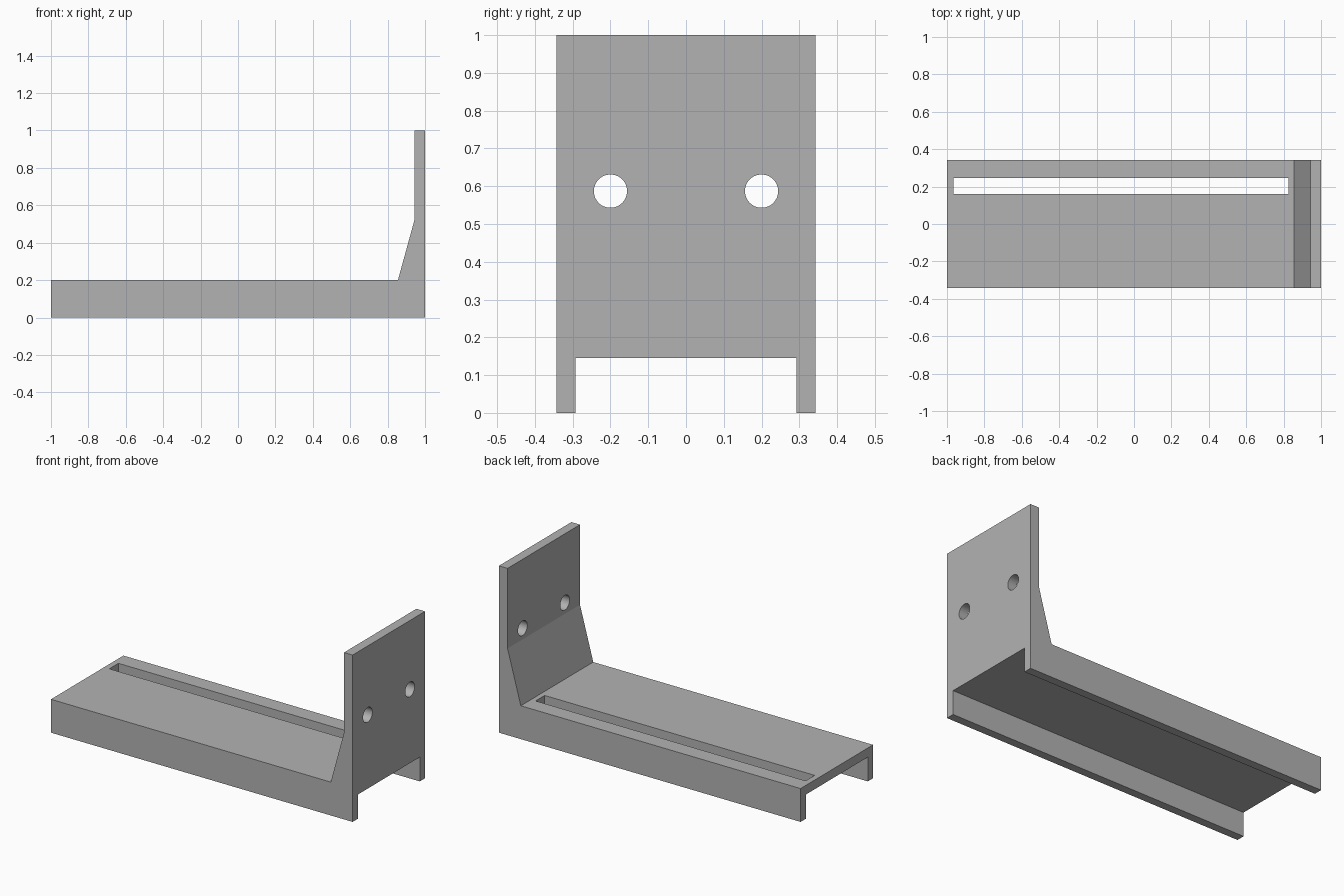
import bpy, bmesh, math

cube = bpy.data.objects.get("Cube")
if cube:
    bpy.data.objects.remove(cube, do_unlink=True)

HALF_WIDTH = 0.343

grey = bpy.data.materials.new("plain grey")
grey.use_nodes = True
colour = (0.45, 0.45, 0.45, 1)
grey.diffuse_color = colour
grey.node_tree.nodes["Principled BSDF"].inputs["Base Color"].default_value = colour


def box_cutter(name, low, high):
    size = [b - a for a, b in zip(low, high)]
    centre = [(a + b) / 2 for a, b in zip(low, high)]
    bpy.ops.mesh.primitive_cube_add(size=1, location=centre)
    cutter = bpy.context.object
    cutter.name = name
    cutter.scale = size
    return cutter


def hole_cutter(name, y, z, radius):
    bpy.ops.mesh.primitive_cylinder_add(vertices=48, radius=radius, depth=0.4,
                                        location=(0.95, y, z),
                                        rotation=(0, math.pi / 2, 0))
    bpy.context.object.name = name
    return bpy.context.object


# Bracket: side profile with a sloped gusset, extruded across the width
profile = [(-1, 0), (1, 0), (1, 1), (0.943, 1), (0.943, 0.52),
           (0.855, 0.2), (-1, 0.2)]
bm = bmesh.new()
face = bm.faces.new([bm.verts.new((x, -HALF_WIDTH, z)) for x, z in profile])
extruded = bmesh.ops.extrude_face_region(bm, geom=[face])["geom"]
bmesh.ops.translate(bm, vec=(0, 2 * HALF_WIDTH, 0),
                    verts=[g for g in extruded if isinstance(g, bmesh.types.BMVert)])
bmesh.ops.recalc_face_normals(bm, faces=bm.faces[:])
mesh = bpy.data.meshes.new("bracket")
bm.to_mesh(mesh)
bm.free()
mesh.materials.append(grey)
bracket = bpy.data.objects.new("bracket", mesh)
bpy.context.collection.objects.link(bracket)

# Underside channel, long slot and two mounting holes
cutters = [
    box_cutter("channel_cutter", (-1.1, -0.293, -0.1), (1.1, 0.293, 0.145)),
    box_cutter("slot_cutter", (-0.965, 0.16, 0.05), (0.825, 0.246, 0.3)),
]
for side, y in (("front", -0.2), ("back", 0.2)):
    cutters.append(hole_cutter(side + "_hole_cutter", y, 0.587, 0.044))

for cutter in cutters:
    cutter.hide_render = True
    cutter.data.materials.append(grey)
    cut = bracket.modifiers.new(cutter.name, "BOOLEAN")
    cut.operation = "DIFFERENCE"
    cut.solver = "EXACT"
    cut.object = cutter

# Apply the cuts and drop the helpers
bpy.ops.object.select_all(action="DESELECT")
bpy.context.view_layer.objects.active = bracket
bracket.select_set(True)
for cutter in cutters:
    bpy.ops.object.modifier_apply(modifier=cutter.name)
    bpy.data.objects.remove(cutter, do_unlink=True)

# Smooth hole walls, crisp edges elsewhere
bpy.ops.object.shade_smooth_by_angle(angle=math.radians(12))
